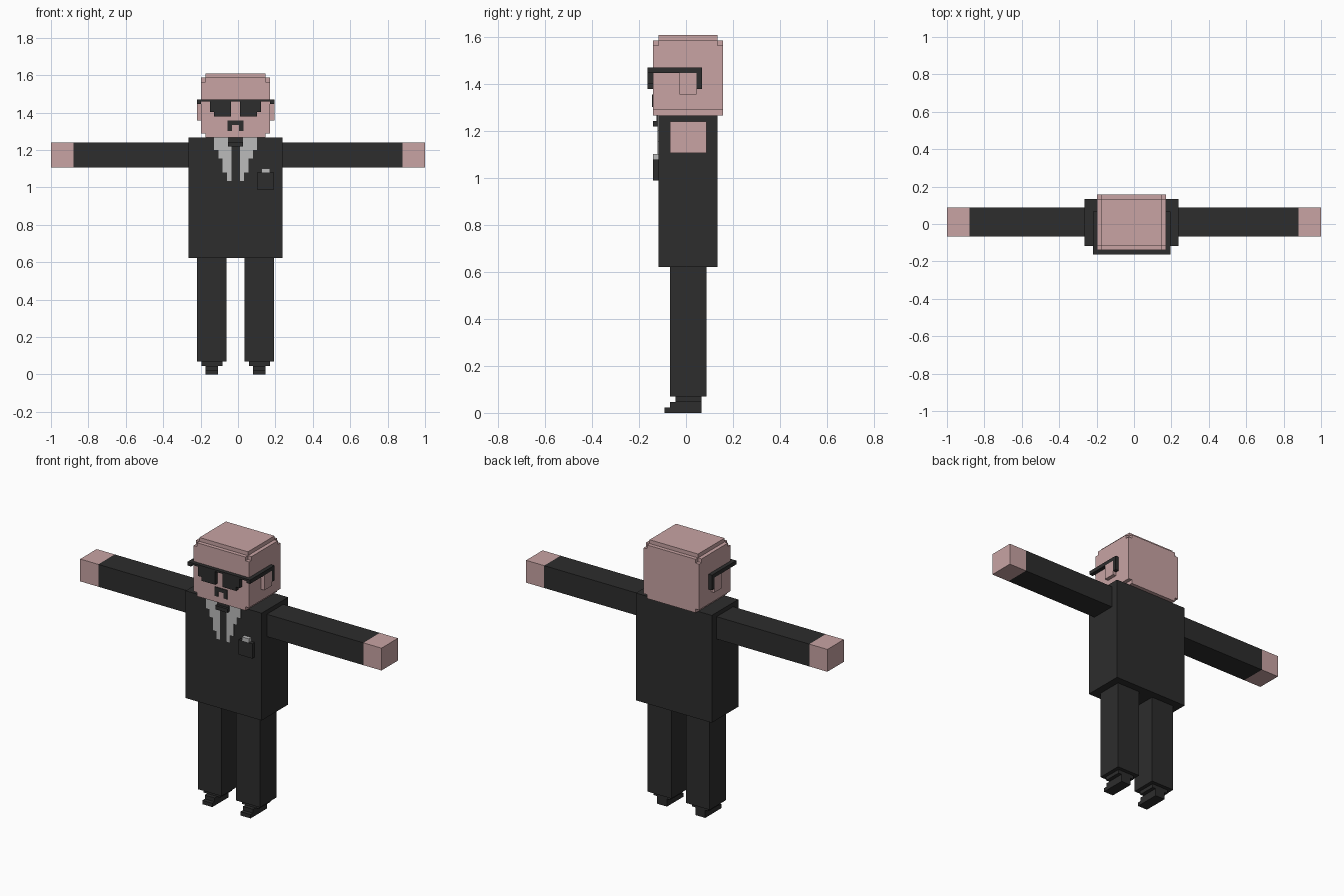
import bpy
import bmesh
from mathutils import Vector

default_cube = bpy.data.objects.get("Cube")
if default_cube:
    bpy.data.objects.remove(default_cube, do_unlink=True)


def material(name, red, green, blue):
    colour = (red, green, blue, 1)
    made = bpy.data.materials.new(name)
    made.use_nodes = True
    made.diffuse_color = colour
    made.node_tree.nodes["Principled BSDF"].inputs["Base Color"].default_value = colour
    return made


skin = material("skin pink", 0.58, 0.37, 0.37)
charcoal = material("suit charcoal", 0.026, 0.026, 0.026)
light_grey = material("shirt light grey", 0.5, 0.5, 0.5)

# Shared landmarks
step = 0.023        # thickness of one ledge
plate = 0.004       # thickness of painted details
middle = -0.013     # mirror plane of the body
chest, back = -0.117, 0.134
face = chest - step
crown, chin = 1.61, 1.266
waist = 0.622


def blocks(name, colour, *boxes):
    """One object made of boxes, each given as its x, y and z ranges."""
    bm = bmesh.new()
    for box in boxes:
        low, high = (Vector(corner) for corner in zip(*box))
        for vert in bmesh.ops.create_cube(bm, size=1)["verts"]:
            vert.co = (low + high) / 2 + vert.co * (high - low)
    mesh = bpy.data.meshes.new(name)
    bm.to_mesh(mesh)
    bm.free()
    mesh.materials.append(colour)
    bpy.context.collection.objects.link(bpy.data.objects.new(name, mesh))


def centred(half_width):
    return middle - half_width, middle + half_width


def pair(name, colour, *boxes):
    """Matching left and right objects; x is measured from the mirror plane."""
    blocks("left_" + name, colour,
           *[((middle + inner, middle + outer), y, z) for (inner, outer), y, z in boxes])
    blocks("right_" + name, colour,
           *[((middle - outer, middle - inner), y, z) for (inner, outer), y, z in boxes])


# Head: crown notched at its corners, jaw one ledge narrower
head_half = 0.184
wide, narrow = centred(head_half), centred(head_half - step)
head_depth, body_depth = (face, back + step), (chest, back)
jaw, temple, cap = chin + step, crown - step * 2, crown - step
blocks("head", skin,
       (narrow, head_depth, (chin, jaw)),
       (wide, head_depth, (jaw, temple)),
       (narrow, head_depth, (temple, cap)),
       (wide, body_depth, (temple, cap)),
       (narrow, body_depth, (cap, crown)))

# Ears and glasses arms with hooks behind the ears
brow_low = 1.447
brow_top = brow_low + step
lens_low = 1.38
rim = (face - step, face)
ear_front, ear_back = -0.027, 0.045
ear_low = lens_low - step
beside_head = (head_half, head_half + step)
hook_depth = (ear_back, ear_back + step)
pair("ear", skin, (beside_head, (ear_front, ear_back), (ear_low, brow_low)))
pair("glasses_arm", charcoal,
     (beside_head, (rim[0], hook_depth[1]), (brow_low, brow_top)),
     (beside_head, hook_depth, (lens_low, brow_low)))

# Lenses with a cut lower outer corner, brow bars and bridge
lens_inner, lens_outer = 0.025, 0.137
pair("lens", charcoal,
     ((lens_inner, lens_outer), rim, (lens_low + step, brow_top)),
     ((lens_inner, lens_outer - step), rim, (lens_low, brow_top)),
     ((lens_outer, head_half), rim, (brow_top - step / 2, brow_top)))
blocks("glasses_bridge", charcoal,
       (centred(lens_inner), rim, (brow_top - step / 2, brow_top)))

# Moustache with drooping ends
lip, lip_half = 1.334, 0.042
on_face = (face - plate, face)
blocks("moustache_bar", charcoal, (centred(lip_half), on_face, (lip, lip + step)))
pair("moustache_end", charcoal, ((lip_half - step, lip_half), on_face, (lip - step * 1.4, lip)))

# Jacket
jacket_half = 0.252
blocks("jacket", charcoal, (centred(jacket_half), body_depth, (waist, chin)))

# Sleeves and hands
limb_depth = (-0.068, 0.088)
arm_height = (1.107, 1.241)
wrist = 0.88
for side, sign in (("left_", 1), ("right_", -1)):
    shoulder = middle + sign * jacket_half
    sleeve = sorted((shoulder, sign * wrist))
    hand = sorted((sign * wrist, sign))
    blocks(side + "sleeve", charcoal, (sleeve, limb_depth, arm_height))
    blocks(side + "hand", skin, (hand, limb_depth, arm_height))

# Shirt opening widens one ledge at a time towards the collar
tie_half = step
shirt_low = 1.035
on_chest = (chest - plate, chest)
panel_bottoms = (shirt_low, 1.08, 1.155, 1.2)
pair("shirt_panel", light_grey,
     *[((tie_half, tie_half + step * row), on_chest, (bottom, chin))
       for row, bottom in enumerate(panel_bottoms, start=1)])

# Tie and its raised knot
knot_low, knot_half = 1.22, 0.04
blocks("tie", charcoal,
       (centred(tie_half), on_chest, (shirt_low, chin)))
blocks("tie_knot", charcoal,
       (centred(knot_half), (face, chest), (knot_low, knot_low + step)))
blocks("tie_collar", charcoal,
       (centred(knot_half), (chest - plate * 2, chest), (knot_low, chin)))

# Breast pocket with handkerchief
pocket_left, pocket_right = 0.102, 0.193
pocket_low, pocket_top = 0.99, 1.079
blocks("pocket", charcoal,
       ((pocket_left, pocket_right), (face, chest), (pocket_low, pocket_top)))
blocks("handkerchief", light_grey,
       ((pocket_left + step, pocket_right - step), (face, chest),
        (pocket_top, pocket_top + step)))

# Trouser legs
leg_inner, leg_outer = 0.048, 0.206
ankle = step * 3
pair("trouser_leg", charcoal, ((leg_inner, leg_outer), limb_depth, (ankle, waist)))

# Shoes: each ledge towards the ground reaches further forward
leg_front, leg_back = limb_depth
heel = leg_back - step
sole = (leg_inner + step * 2, leg_outer - step * 2)
upper = (leg_inner + step, leg_outer - step)
pair("shoe", charcoal,
     (sole, (leg_front - step, heel), (0, step)),
     (sole, (leg_front, heel), (step, step * 2)),
     (upper, (leg_front + step, heel), (step * 2, ankle)))
